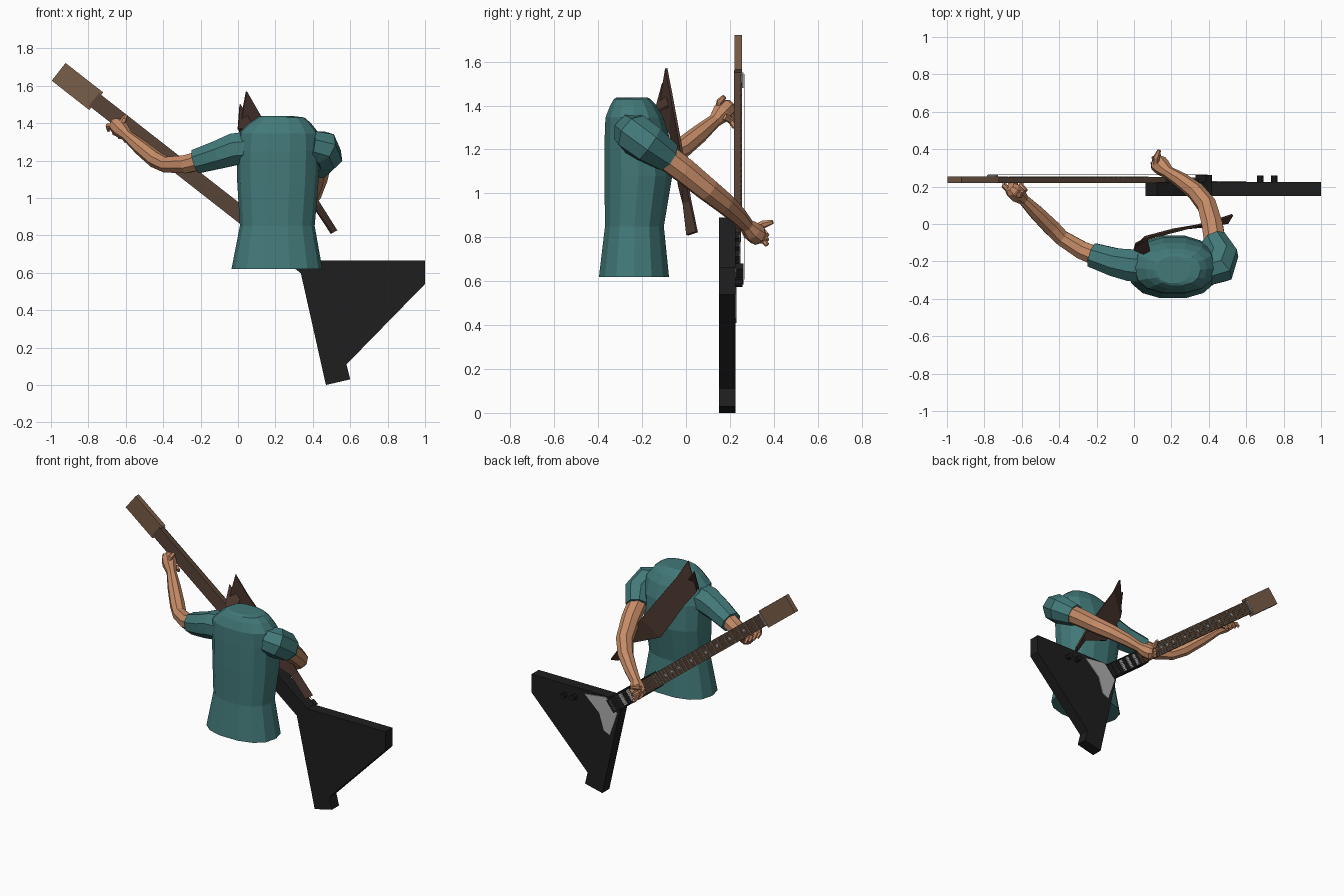
import bpy, bmesh, math
from mathutils import Vector

if "Cube" in bpy.data.objects:
    bpy.data.objects.remove(bpy.data.objects["Cube"])


def mat(name, c):
    m = bpy.data.materials.new(name)
    m.diffuse_color = (*c, 1)
    m.use_nodes = True
    m.node_tree.nodes["Principled BSDF"].inputs["Base Color"].default_value = m.diffuse_color
    return m


SHIRT = mat("teal shirt", (0.055, 0.19, 0.19))
SKIN = mat("skin", (0.56, 0.26, 0.135))
HEADWOOD = mat("headstock wood", (0.19, 0.11, 0.065))
NECKWOOD = mat("neck wood", (0.095, 0.056, 0.037))
STRAP = mat("strap leather", (0.068, 0.036, 0.026))
BLACK = mat("black", (0.013, 0.013, 0.013))
GREY = mat("light grey", (0.42, 0.42, 0.42))
TAN = mat("fret tan", (0.33, 0.26, 0.19))


def make(name, bm, m):
    bmesh.ops.recalc_face_normals(bm, faces=bm.faces)
    me = bpy.data.meshes.new(name)
    bm.to_mesh(me)
    bm.free()
    me.materials.append(m)
    ob = bpy.data.objects.new(name, me)
    bpy.context.collection.objects.link(ob)
    return ob


def loft(bm, rings):
    """Skin closed rings of points and cap both ends."""
    vs = [[bm.verts.new(p) for p in r] for r in rings]
    n = len(vs[0])
    for a, b in zip(vs, vs[1:]):
        for i in range(n):
            bm.faces.new((a[i], a[(i + 1) % n], b[(i + 1) % n], b[i]))
    bm.faces.new(vs[0])
    bm.faces.new(vs[-1])


def tube(bm, path, sides=8):
    """Limb through (x, y, z, radius) points."""
    pts = [Vector(p[:3]) for p in path]
    rings, side = [], None
    for i, p in enumerate(pts):
        d = (pts[min(i + 1, len(pts) - 1)] - pts[max(i - 1, 0)]).normalized()
        ref = side if side else d.orthogonal()
        side = (ref - d * ref.dot(d)).normalized()
        up = d.cross(side)
        rings.append([p + path[i][3] * (side * math.cos(a) + up * math.sin(a))
                      for a in (2 * math.pi * (k + .5) / sides for k in range(sides))])
    loft(bm, rings)


def limb(name, paths, m, sides=8):
    bm = bmesh.new()
    for p in paths:
        tube(bm, p, sides)
    return make(name, bm, m)


def slab(name, outline, y0, y1, m):
    """Flat outline in x,z extruded from y0 to y1."""
    bm = bmesh.new()
    loft(bm, [[(x, y, z) for x, z in outline] for y in (y0, y1)])
    return make(name, bm, m)


# Guitar frame: t runs from nut towards bridge, s across the neck
def G(t, s):
    return (-.762 + .788 * t + .616 * s, 1.52 - .616 * t + .788 * s)


def bars(name, items, m):
    """Boxes given as (t0, t1, s0, s1, y0, y1) in the guitar frame."""
    bm = bmesh.new()
    for t0, t1, s0, s1, y0, y1 in items:
        q = [G(t0, s0), G(t1, s0), G(t1, s1), G(t0, s1)]
        loft(bm, [[(x, y, z) for x, z in q] for y in (y0, y1)])
    return make(name, bm, m)


# Shirt torso: boxy oval rings (z, centre x, radius x, centre y, radius y)
bm = bmesh.new()
rings = []
for z, cx, rx, cy, ry in [(.62, .208, .243, -.237, .163), (.85, .21, .20, -.235, .137),
                          (1.08, .213, .217, -.217, .158), (1.25, .215, .222, -.222, .152),
                          (1.345, .218, .215, -.235, .135), (1.40, .225, .165, -.24, .108),
                          (1.43, .23, .125, -.245, .085), (1.437, .21, .09, -.245, .072)]:
    r = []
    for k in range(14):
        a = 2 * math.pi * k / 14
        c, s = math.cos(a), math.sin(a)
        r.append((cx + rx * math.copysign(abs(c) ** .85, c),
                  cy + ry * math.copysign(abs(s) ** .85, s), z))
    rings.append(r)
loft(bm, rings)
make("shirt_torso", bm, SHIRT)

# Sleeves
limb("fretting_sleeve", [[(.08, -.23, 1.27, .095), (-.02, -.22, 1.26, .092), (-.10, -.205, 1.232, .082),
                          (-.222, -.166, 1.195, .07)]], SHIRT)
limb("picking_sleeve", [[(.39, -.25, 1.28, .085), (.45, -.235, 1.27, .095), (.47, -.17, 1.225, .092),
                         (.425, -.085, 1.165, .073)]], SHIRT)

# Arms with hands
limb("fretting_arm", [[(-.18, -.18, 1.205, .055), (-.28, -.14, 1.18, .052), (-.385, -.075, 1.178, .045),
                       (-.44, -.02, 1.205, .047), (-.52, .06, 1.27, .042), (-.59, .13, 1.33, .031),
                       (-.625, .16, 1.365, .046), (-.65, .185, 1.39, .044), (-.665, .20, 1.40, .03)]], SKIN)
limb("picking_arm", [[(.435, -.11, 1.18, .062), (.42, -.01, 1.105, .06), (.39, .10, 1.015, .055),
                      (.33, .175, .955, .05), (.25, .235, .90, .042), (.185, .275, .855, .034),
                      (.155, .30, .83, .047), (.13, .325, .812, .05), (.118, .345, .81, .035)]], SKIN)

# Fingers, one short bent tube each
limb("fretting_fingers", [[(-.665 + .028 * k, .175, 1.385 - .012 * k, .016),
                           (-.695 + .03 * k, .205, 1.385 - .018 * k, .015),
                           (-.69 + .03 * k, .222, 1.36 - .02 * k, .011)] for k in range(4)]
     + [[(-.63, .15, 1.385, .018), (-.61, .155, 1.42, .016), (-.60, .175, 1.44, .011)]], SKIN, 6)
limb("picking_fingers", [[(.14 - .012 * k, .31, .79 + .018 * k, .018), (.125 - .008 * k, .355, .785 + .02 * k, .016),
                          (.135, .37, .765 + .022 * k, .011)] for k in range(3)]
     + [[(.12, .32, .84, .02), (.12, .355, .86, .018), (.135, .395, .87, .01)]], SKIN, 6)

# Guitar body: two wings and a block under the neck end
slab("guitar_body", [G(1.085, -.05), G(1.085, .05), (.415, .665), (1, .665), (1, .54), (.58, .11),
                     (.60, .03), (.47, 0), (.336, .597)], .15, .225, BLACK)
slab("pickguard", [(.60, .64), (.44, .66), (.355, .57), (.41, .41), (.455, .43), (.49, .54)],
     .225, .23, GREY)

# Knobs
bm = bmesh.new()
for x, z in [(.675, .60), (.75, .59)]:
    loft(bm, [[(x + .018 * math.cos(k * math.pi / 5), y, z + .018 * math.sin(k * math.pi / 5))
               for k in range(10)] for y in (.224, .258)])
make("knobs", bm, BLACK)

# Neck, headstock, nut
bars("neck", [(-.01, 1.15, -.043, .043, .218, .25)], NECKWOOD)
bars("headstock", [(-.25, .005, -.06, .06, .22, .254)], HEADWOOD)
bars("nut", [(0, .012, -.04, .04, .25, .262)], GREY)

# Frets, position dots, strings
fret = [1.43 * (1 - 2 ** (-k / 12)) for k in range(23)]
bars("frets", [(t - .003, t + .003, -.043, .043, .249, .254) for t in fret[1:]], TAN)
bars("position_dots", [((fret[k - 1] + fret[k]) / 2 - .009, (fret[k - 1] + fret[k]) / 2 + .009, -.009, .009,
                        .249, .252) for k in (3, 5, 7, 9, 12, 15, 17, 19)], GREY)
bars("strings", [(0, 1.44, s - .001, s + .001, .264, .267)
                 for s in [-.03 + .012 * k for k in range(6)]], TAN)

# Pickups and bridge
bars("pickup_bases", [(1.19, 1.23, -.045, .045, .224, .243), (1.255, 1.30, -.045, .045, .224, .243),
                      (1.325, 1.37, -.045, .045, .224, .243), (1.42, 1.46, -.045, .045, .224, .262)], BLACK)
bars("pickup_covers", [(t, t + .028, -.038, .038, .24, .248) for t in (1.196, 1.263, 1.333)], GREY)


# Strap: ribbon across the chest, and a loose peak behind it
def ribbon(name, upper, lower):
    bm = bmesh.new()
    u = [bm.verts.new(p) for p in upper]
    l = [bm.verts.new(p) for p in lower]
    for i in range(len(u) - 1):
        bm.faces.new((u[i], u[i + 1], l[i + 1], l[i]))
    ob = make(name, bm, STRAP)
    mod = ob.modifiers.new("thickness", "SOLIDIFY")
    mod.thickness = .012
    mod.offset = 0


ribbon("strap_front",
       [(.045, -.09, 1.57), (.12, -.065, 1.44), (.34, -.008, 1.13), (.44, .02, .965), (.527, .05, .825)],
       [(.005, -.125, 1.36), (.06, -.07, 1.27), (.21, -.03, 1.03), (.405, -.01, .95), (.50, .005, .81)])
ribbon("strap_shoulder", [(.01, -.105, 1.50), (.07, -.075, 1.40)],
       [(.0, -.14, 1.37), (.09, -.175, 1.35)])
